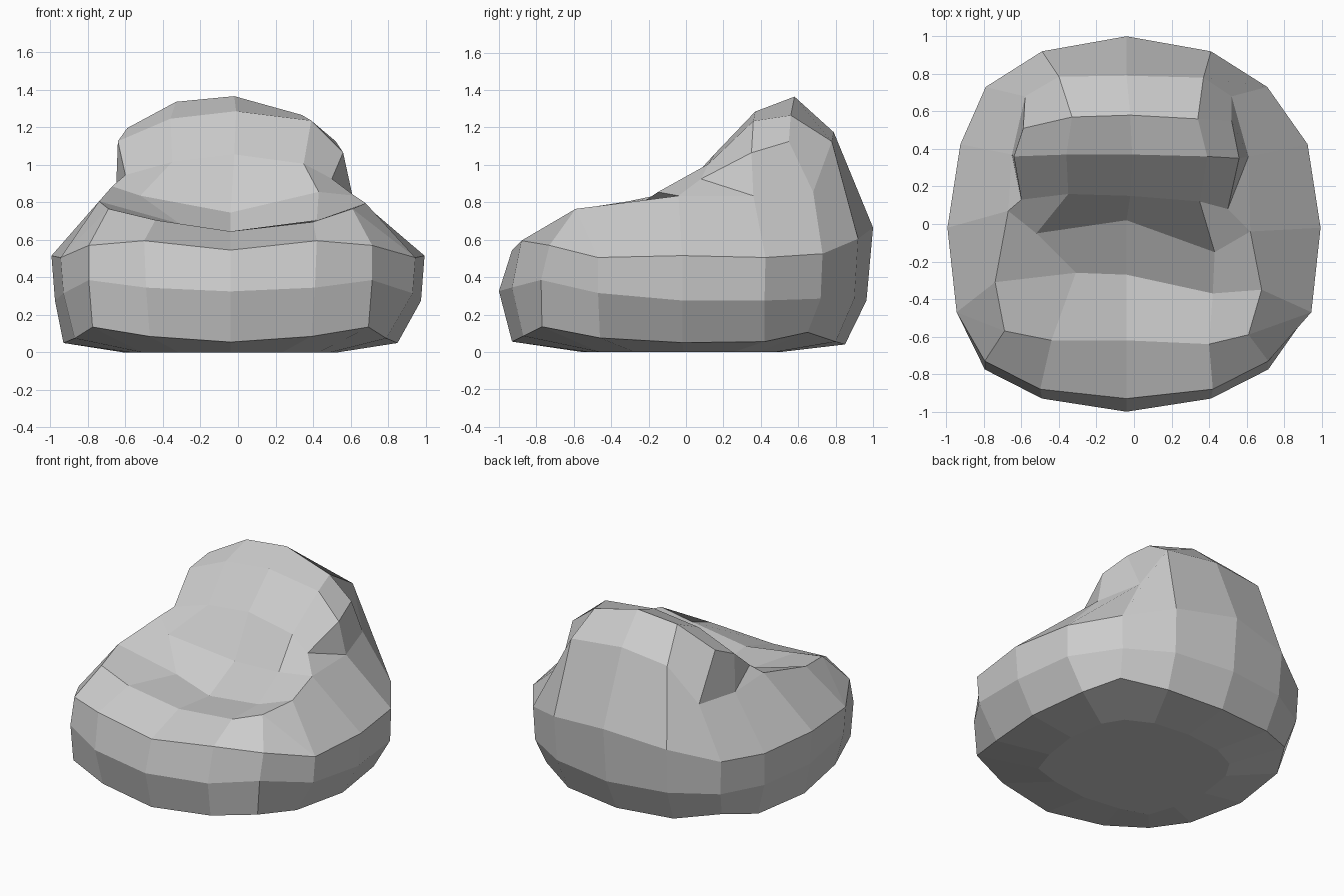
import bpy, bmesh

bm = bmesh.new()


def vert(x, y, z):
    # the sack leans slightly to one side; only the flanks stay put
    return bm.verts.new((x - (0.04 if abs(x) < 0.9 else 0.0), y, z))


def face(*vs):
    bm.faces.new(vs)


# half outline of the widest ring, front centre to back centre
OUTLINE = [(0, -0.93, 0.55), (0.46, -0.88, 0.60), (0.755, -0.73, 0.575),
           (0.945, -0.47, 0.51), (0.994, -0.02, 0.52), (0.925, 0.425, 0.51),
           (0.75, 0.73, 0.53), (0.45, 0.92, 0.61), (0, 1.0, 0.67)]
MIDDLE = [(0, -1.0, 0.33), (0.45, -0.93, 0.35), (0.755, -0.775, 0.39),
          (0.93, -0.47, 0.32), (0.975, -0.02, 0.28), (0.92, 0.42, 0.28),
          (0.74, 0.72, 0.29), (0.44, 0.90, 0.29), (0, 0.965, 0.28)]
LOWER = [(0, -0.93, 0.06), (0.43, -0.87, 0.09), (0.735, -0.77, 0.14),
         (0.83, -0.46, 0.08), (0.89, -0.02, 0.055), (0.83, 0.42, 0.06),
         (0.70, 0.65, 0.11), (0.42, 0.80, 0.06), (0, 0.85, 0.045)]


def ring(half):
    full = half + [(-x, y, z) for x, y, z in half[-2:0:-1]]
    return [vert(*p) for p in full]


# side walls and base
rings = [ring(OUTLINE), ring(MIDDLE), ring(LOWER),
         ring([(x * 0.64, y * 0.6, 0.005) for x, y, z in LOWER])]
for a, b in zip(rings, rings[1:]):
    for i in range(16):
        j = (i + 1) % 16
        face(a[i], b[i], b[j], a[j])
face(*reversed(rings[-1]))

# seat and backrest rows, front to back, each from left to right
ROWS = [
    [(-0.65, -0.57, 0.77), (-0.40, -0.62, 0.71), (0, -0.62, 0.65),
     (0.44, -0.64, 0.70), (0.65, -0.59, 0.77)],
    [(-0.70, -0.31, 0.81), (-0.27, -0.26, 0.69), (0, -0.27, 0.61),
     (0.46, -0.37, 0.71), (0.72, -0.35, 0.80)],
    [(-0.63, 0.07, 0.89), (-0.48, -0.05, 0.84), (0, 0.02, 0.75),
     (0.47, -0.15, 0.86), (0.66, -0.04, 0.84)],
    [(-0.56, 0.13, 0.95), (-0.31, 0.16, 1.02), (0.02, 0.15, 1.06),
     (0.39, 0.12, 1.01), (0.54, 0.08, 0.93)],
    [(-0.60, 0.36, 1.13), (-0.32, 0.37, 1.25), (0.03, 0.37, 1.29),
     (0.43, 0.36, 1.24), (0.60, 0.35, 1.07)],
    [(-0.55, 0.51, 1.20), (-0.29, 0.57, 1.34), (0.02, 0.58, 1.37),
     (0.38, 0.56, 1.27), (0.56, 0.55, 1.13)],
    [(-0.54, 0.68, 0.87), (-0.36, 0.785, 1.14), (0, 0.79, 1.18),
     (0.41, 0.78, 1.13), (0.56, 0.68, 0.86)],
]
o = rings[0]
grid = [[o[14], o[15], o[0], o[1], o[2]]]
grid += [[vert(*p) for p in row] for row in ROWS]
grid.append([o[10], o[9], o[8], o[7], o[6]])
for a, b in zip(grid, grid[1:]):
    for i in range(4):
        face(a[i], a[i + 1], b[i + 1], b[i])

# flanks: stitch the row ends to the widest ring, with a dent below the shoulder
for col, side, dent in ((4, (3, 4, 5), (0.65, 0.36, 0.84)),
                        (0, (13, 12, 11), (-0.61, 0.37, 0.86))):
    g = [row[col] for row in grid]
    s1, s2, s3 = [o[i] for i in side]
    d = vert(*dent)
    for f in ((g[0], s1, g[1]), (s1, g[2], g[1]), (s1, s2, g[3], g[2]),
              (s2, s3, d, g[3]), (d, g[4], g[3]), (d, g[5], g[4]),
              (d, g[7], g[6], g[5]), (s3, g[8], g[7], d)):
        face(*f)

bmesh.ops.recalc_face_normals(bm, faces=bm.faces)
low = min(v.co.z for v in bm.verts)
for v in bm.verts:
    v.co.z -= low
mesh = bpy.data.meshes.new("beanbag_chair")
bm.to_mesh(mesh)
bm.free()
bpy.context.collection.objects.link(bpy.data.objects.new("beanbag_chair", mesh))
